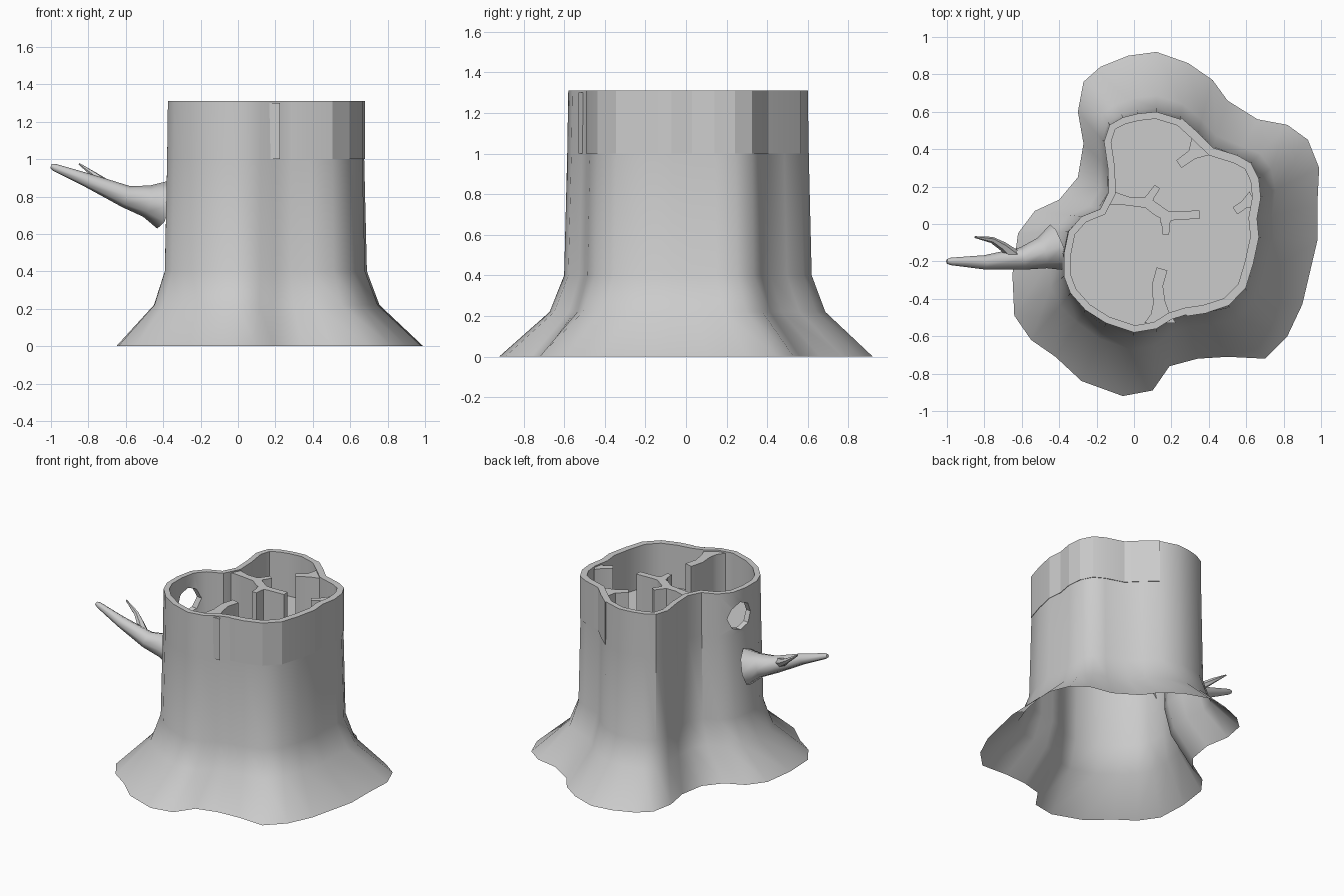
import bpy, bmesh, math
from mathutils import Vector

if "Cube" in bpy.data.objects:
    bpy.data.objects.remove(bpy.data.objects["Cube"])

# Matching plan outlines: cut top and flared roots
TOP = [(.12, .60), (.25, .56), (.34, .48), (.42, .40), (.55, .36), (.62, .32), (.66, .24), (.67, .14),
       (.65, .03), (.66, -.07), (.63, -.21), (.59, -.34), (.50, -.43), (.38, -.47), (.28, -.485), (.20, -.51),
       (.12, -.56), (0, -.58), (-.15, -.53), (-.26, -.46), (-.34, -.37), (-.375, -.28), (-.375, -.16),
       (-.35, -.04), (-.28, .04), (-.18, .08), (-.135, .17), (-.14, .30), (-.16, .44), (-.13, .53),
       (-.06, .57), (.02, .59)]
ROOT = [(.12, .92), (.29, .86), (.42, .77), (.50, .66), (.66, .56), (.82, .53), (.93, .45), (.99, .30),
        (.98, .10), (.98, -.09), (.90, -.43), (.82, -.60), (.70, -.72), (.50, -.71), (.34, -.72), (.19, -.76),
        (.10, -.89), (-.06, -.92), (-.28, -.84), (-.42, -.71), (-.55, -.62), (-.64, -.49), (-.65, -.27),
        (-.62, -.05), (-.53, .07), (-.40, .13), (-.30, .25), (-.27, .43), (-.30, .60), (-.27, .76),
        (-.18, .84), (-.03, .90)]
FLOOR, RIM = 1.0, 1.31


def offset(pts, d):
    """Move a clockwise outline outward by d."""
    out = []
    for i, p in enumerate(pts):
        t = (Vector(pts[(i + 1) % len(pts)]) - Vector(pts[i - 1])).normalized()
        out.append((p[0] - t.y * d, p[1] + t.x * d))
    return out


def blend(t):
    return [Vector(a).lerp(Vector(b), t) for a, b in zip(TOP, ROOT)]


def finish(name, bm, angle=None):
    bmesh.ops.recalc_face_normals(bm, faces=bm.faces)
    me = bpy.data.meshes.new(name)
    bm.to_mesh(me)
    bm.free()
    ob = bpy.data.objects.new(name, me)
    bpy.context.collection.objects.link(ob)
    if angle:
        smooth(ob, angle)
    return ob


def smooth(ob, angle):
    bpy.ops.object.select_all(action='DESELECT')
    ob.select_set(True)
    bpy.context.view_layer.objects.active = ob
    bpy.ops.object.shade_smooth_by_angle(angle=math.radians(angle))


def loft(rings, caps=(True, True)):
    bm = bmesh.new()
    loops = [[bm.verts.new(p) for p in r] for r in rings]
    n = len(loops[0])
    for a, b in zip(loops, loops[1:]):
        for i in range(n):
            j = (i + 1) % n
            bm.faces.new((a[i], a[j], b[j], b[i]))
    if caps[0]:
        bm.faces.new(loops[0])
    if caps[1]:
        bm.faces.new(loops[-1])
    return bm


def tube(name, path, radii, sides=8, caps=(True, True)):
    pts = [Vector(p) for p in path]
    rings = []
    for i, (p, r) in enumerate(zip(pts, radii)):
        t = (pts[min(i + 1, len(pts) - 1)] - pts[max(i - 1, 0)]).normalized()
        u = t.cross(Vector((0, 0, 1))).normalized()
        v = u.cross(t)
        rings.append([p + (u * math.cos(k * math.tau / sides) + v * math.sin(k * math.tau / sides)) * r
                      for k in range(sides)])
    return finish(name, loft(rings, caps), 50)


def wall(name, path, widths):
    """Upright partition following a plan path."""
    pts = [Vector(p) for p in path]
    rings = []
    for i, (p, w) in enumerate(zip(pts, widths)):
        t = (pts[min(i + 1, len(pts) - 1)] - pts[max(i - 1, 0)]).normalized()
        s = Vector((-t.y, t.x)) * w / 2
        l, r = p + s, p - s
        rings.append([(l.x, l.y, FLOOR), (r.x, r.y, FLOOR), (r.x, r.y, RIM - .01), (l.x, l.y, RIM - .01)])
    return finish(name, loft(rings), 35)


# Hollow trunk: flared outside, rim, inner wall and floor
levels = [(0, 1), (.22, .27), (.40, .06), (FLOOR, .015), (RIM, 0)]
rings = [[(p[0], p[1], z) for p in blend(t)] for z, t in levels]
inner = offset(TOP, -.038)
rings += [[(x, y, z) for x, y in inner] for z in (RIM, FLOOR)]
trunk = finish("trunk", loft(rings))

# Round window through the left wall
hole = tube("window_cutter", [(-.20, -.135, 1.12), (-.55, -.065, 1.12)], [.10, .10])
hole.hide_render = True
mod = trunk.modifiers.new("window", 'BOOLEAN')
mod.object, mod.operation, mod.solver = hole, 'DIFFERENCE', 'EXACT'
bpy.ops.object.select_all(action='DESELECT')
bpy.context.view_layer.objects.active = trunk
trunk.select_set(True)
bpy.ops.object.modifier_apply(modifier=mod.name)
bpy.data.objects.remove(hole)

# Open underside
bm = bmesh.new()
bm.from_mesh(trunk.data)
under = [f for f in bm.faces if all(v.co.z < .001 for v in f.verts)]
bmesh.ops.delete(bm, geom=under, context='FACES_ONLY')
bm.to_mesh(trunk.data)
bm.free()
smooth(trunk, 40)

# Removable wall panel around the right side
face = offset(TOP, .008)[1:15]
back = offset(TOP, -.005)[1:15]
panel = [[(*o, FLOOR), (*o, RIM), (*i, RIM), (*i, FLOOR)] for o, i in zip(face, back)]
finish("wall_panel", loft(panel), 15)

# Broken branch and its twig
tube("branch", [(-.405, -.125, .755), (-.49, -.155, .775), (-.60, -.185, .80), (-.80, -.205, .885),
                (-.98, -.20, .955), (-1.0, -.20, .963)], [.13, .085, .06, .038, .02, .012], caps=(False, True))
tube("twig", [(-.64, -.17, .83), (-.70, -.12, .865), (-.76, -.085, .91), (-.85, -.07, .975)],
     [.035, .025, .017, .005], 6)

# Interior partitions
wall("centre_wall", [(-.14, .145), (-.09, .135), (-.02, .12), (.07, .115), (.13, .07), (.18, .04)],
     [.09, .06, .045, .06, .06, .05])
wall("centre_spur_back", [(.06, .10), (.09, .15), (.125, .20)], [.06, .04, .035])
wall("centre_spur_right", [(.14, .04), (.22, .045), (.35, .05)], [.07, .045, .045])
wall("centre_spur_front", [(.17, .05), (.17, 0), (.17, -.055)], [.06, .045, .035])
wall("front_wall", [(.15, -.24), (.125, -.33), (.135, -.42), (.14, -.48), (.14, -.53)],
     [.06, .06, .065, .10, .17])
wall("back_right_wall", [(.24, .32), (.31, .37), (.36, .42)], [.05, .055, .14])
wall("right_wall", [(.54, .07), (.59, .105), (.64, .13)], [.045, .045, .10])
